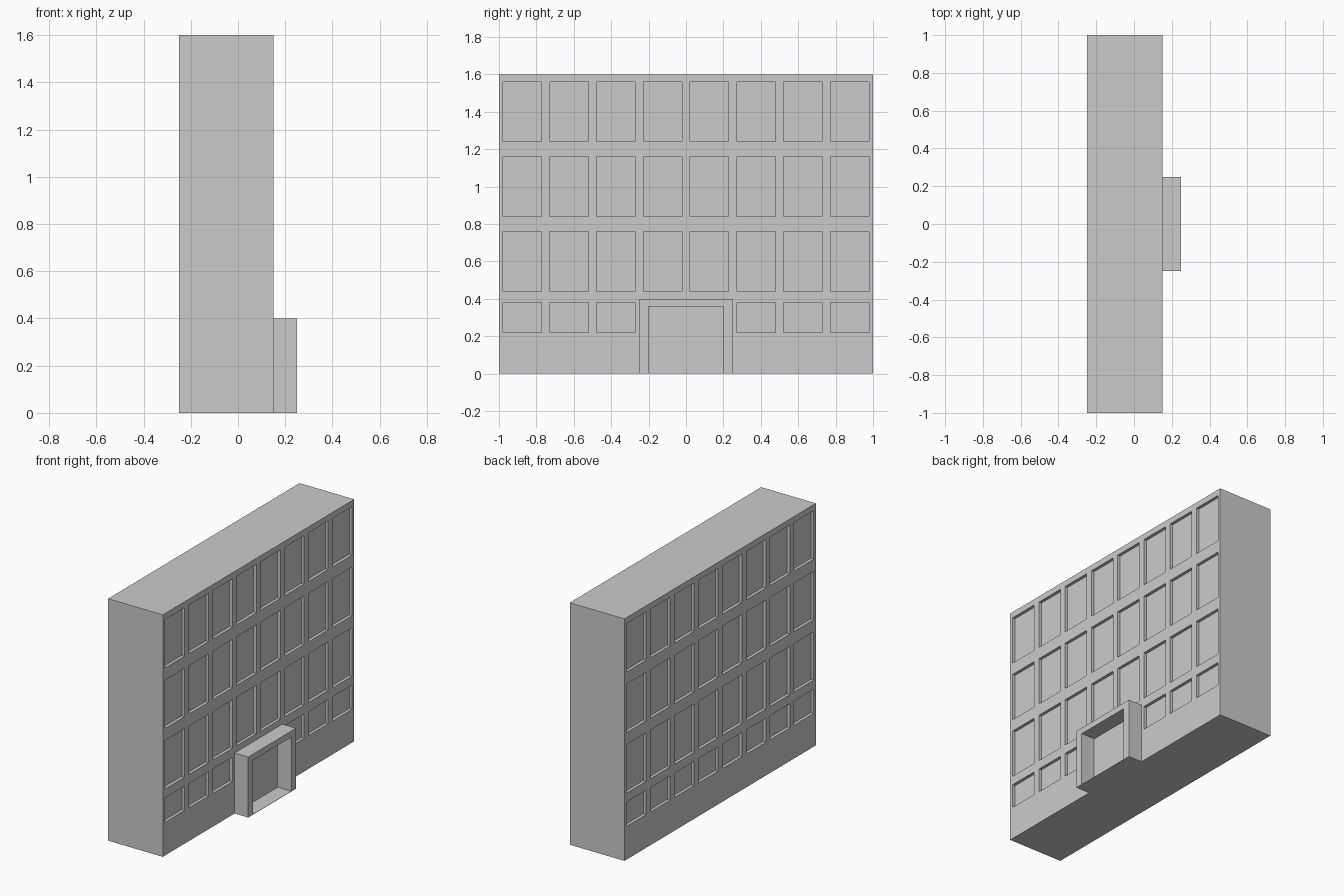
import bpy, bmesh
from mathutils import Matrix, Vector

if "Cube" in bpy.data.objects:
    bpy.data.objects.remove(bpy.data.objects["Cube"])


def box(bm, lo, hi):
    lo, hi = Vector(lo), Vector(hi)
    mat = Matrix.Translation((lo + hi) / 2) @ Matrix.Diagonal((*(hi - lo), 1))
    bmesh.ops.create_cube(bm, size=1, matrix=mat)


def make_object(name, bm):
    mesh = bpy.data.meshes.new(name)
    bm.to_mesh(mesh)
    bm.free()
    obj = bpy.data.objects.new(name, mesh)
    bpy.context.collection.objects.link(obj)
    return obj


# Main block
bm = bmesh.new()
box(bm, (-0.25, -1, 0), (0.15, 1, 1.6))
building = make_object("building_block", bm)

# Window recesses on both long facades; the porch replaces two front ones
RECESS, HALF_W = 0.02, 0.1025
rows = [(0.22, 0.38), (0.44, 0.76), (0.84, 1.16), (1.24, 1.56)]
bm = bmesh.new()
for face_x, inward in ((0.15, -1), (-0.25, 1)):
    x0, x1 = sorted((face_x + inward * RECESS, face_x - inward * 0.05))
    for r, (z0, z1) in enumerate(rows):
        for c in range(8):
            if inward == -1 and r == 0 and c in (3, 4):
                continue
            y = -0.875 + 0.25 * c
            box(bm, (x0, y - HALF_W, z0), (x1, y + HALF_W, z1))
cutter = make_object("window_cutter", bm)
cutter.hide_render = True

mod = building.modifiers.new("windows", 'BOOLEAN')
mod.operation = 'DIFFERENCE'
mod.solver = 'EXACT'
mod.object = cutter
bpy.context.view_layer.objects.active = building
building.select_set(True)
bpy.ops.object.modifier_apply(modifier=mod.name)
bpy.data.objects.remove(cutter)

# Entrance porch: an arch-shaped profile extruded out from the facade
profile = [(-0.25, 0), (-0.25, 0.4), (0.25, 0.4), (0.25, 0),
           (0.2, 0), (0.2, 0.36), (-0.2, 0.36), (-0.2, 0)]
bm = bmesh.new()
face = bm.faces.new([bm.verts.new((0.15, y, z)) for y, z in profile])
ext = bmesh.ops.extrude_face_region(bm, geom=[face], use_keep_orig=True)
moved = [g for g in ext["geom"] if isinstance(g, bmesh.types.BMVert)]
bmesh.ops.translate(bm, verts=moved, vec=(0.1, 0, 0))
bmesh.ops.recalc_face_normals(bm, faces=bm.faces)
make_object("entrance_porch", bm)

# Thin doorstep floor inside the porch
bm = bmesh.new()
box(bm, (0.15, -0.2, 0), (0.25, 0.2, 0.002))
make_object("porch_floor", bm)
